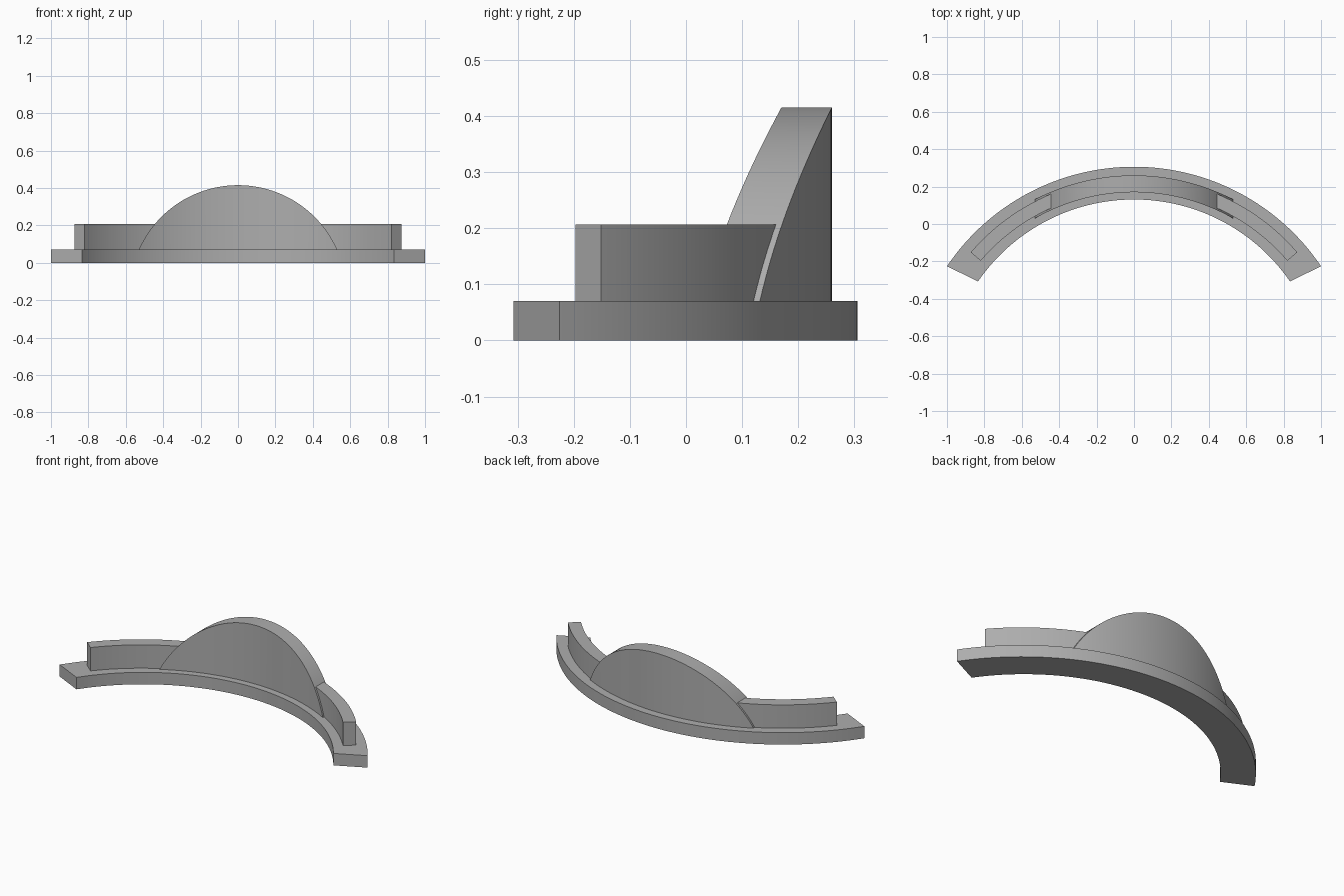
import bpy
import bmesh
from math import sin, cos, asin, atan2, sqrt

cube = bpy.data.objects.get("Cube")
if cube:
    bpy.data.objects.remove(cube, do_unlink=True)

grey = bpy.data.materials.new("plain grey")
grey.use_nodes = True
colour = (0.42, 0.42, 0.42, 1)
grey.diffuse_color = colour
grey.node_tree.nodes["Principled BSDF"].inputs["Base Color"].default_value = colour

CENTRE_Y = -0.9      # shared centre of the plan arcs
BASE_TOP = 0.07
SINK = 0.06          # upper parts start slightly inside the base


def loft(name, sections):
    """Join four-cornered cross-sections into a closed solid."""
    bm = bmesh.new()
    rings = [[bm.verts.new(p) for p in s] for s in sections]
    for a, b in zip(rings, rings[1:]):
        for i in range(4):
            j = (i + 1) % 4
            bm.faces.new((a[i], a[j], b[j], b[i]))
    bm.faces.new(rings[0])
    bm.faces.new(rings[-1])
    bmesh.ops.recalc_face_normals(bm, faces=bm.faces)
    mesh = bpy.data.meshes.new(name)
    bm.to_mesh(mesh)
    bm.free()
    mesh.materials.append(grey)
    obj = bpy.data.objects.new(name, mesh)
    bpy.context.collection.objects.link(obj)
    bpy.ops.object.select_all(action='DESELECT')
    obj.select_set(True)
    bpy.context.view_layer.objects.active = obj
    bpy.ops.object.shade_smooth_by_angle(angle=0.5)
    return obj


def section(inner, outer, low, high):
    return [(*inner, low), (*inner, high), (*outer, high), (*outer, low)]


def on_arc(radius, angle, centre=CENTRE_Y):
    return radius * sin(angle), centre + radius * cos(angle)


def steps(start, end, count):
    return [start + (end - start) * i / count for i in range(count + 1)]


# Curved base strip
outer_end = asin(1 / 1.206)
inner_end = asin(0.834 / 1.013)
loft("base_strip", [
    section(on_arc(1.013, t * inner_end, -0.882), on_arc(1.206, t * outer_end), 0, BASE_TOP)
    for t in steps(-1, 1, 64)])

# Low rib on either side of the dome
rib_end = atan2(0.82, 0.703)
for name, side in (("left_rib", 1), ("right_rib", -1)):
    loft(name, [
        section(on_arc(1.08, side * a), on_arc(1.15, side * a), SINK, 0.207)
        for a in steps(0.3, rib_end, 24)])

# Curved dome plate: round outline in front, following the arc in plan
DOME_R, DOME_Z = 0.58, -0.165
half = asin(0.53 / DOME_R)
dome = []
for a in steps(-half, half, 64):
    x, z = on_arc(DOME_R, a, DOME_Z)
    y_in, y_out = (CENTRE_Y + sqrt(r * r - x * x) for r in (1.07, 1.16))
    dome.append(section((x, y_in), (x, y_out), SINK, z))
loft("dome_plate", dome)
